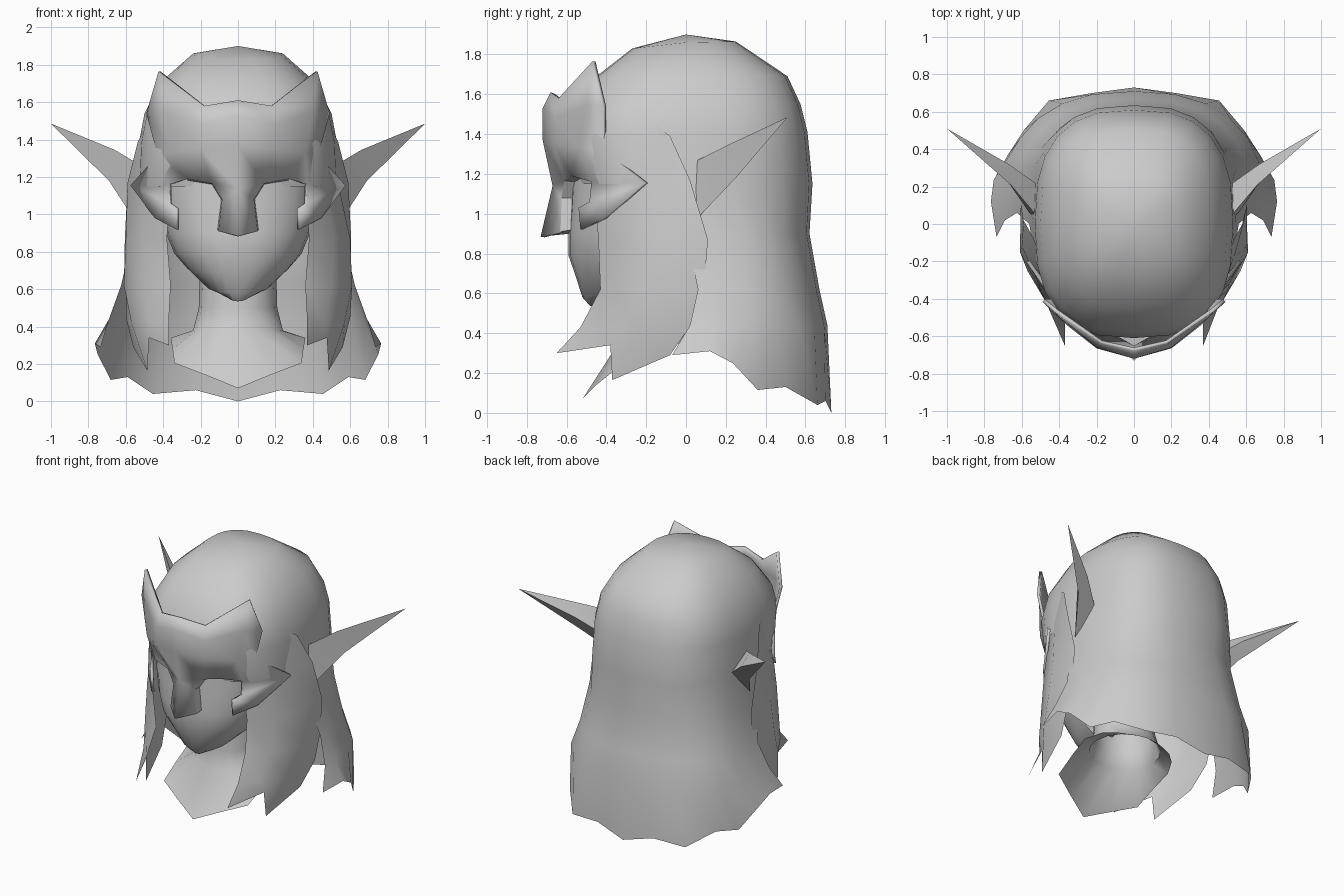
import bpy, bmesh, math
from mathutils import Vector

grey = bpy.data.materials.new("light_grey")
grey.diffuse_color = (0.6, 0.6, 0.6, 1)


def make(name, verts, faces, thick=0, angle=50, centre=(0, -0.05, 1.0)):
    """Half model given on +x, mirrored across x = 0 and welded."""
    bm = bmesh.new()
    for s in (1, -1):
        vs = [bm.verts.new((s * x, y, z)) for x, y, z in verts]
        for f in faces:
            bm.faces.new([vs[i] for i in f][::s])
    bmesh.ops.remove_doubles(bm, verts=bm.verts, dist=0.0005)
    bmesh.ops.recalc_face_normals(bm, faces=bm.faces)
    # turn open sheets outward
    c = Vector(centre)
    if sum(f.normal.dot(f.calc_center_median() - c) * f.calc_area() for f in bm.faces) < 0:
        bmesh.ops.reverse_faces(bm, faces=bm.faces)
    me = bpy.data.meshes.new(name)
    bm.to_mesh(me)
    bm.free()
    ob = bpy.data.objects.new(name, me)
    bpy.context.collection.objects.link(ob)
    me.materials.append(grey)
    bpy.ops.object.select_all(action='DESELECT')
    ob.select_set(True)
    bpy.context.view_layer.objects.active = ob
    bpy.ops.object.shade_smooth_by_angle(angle=math.radians(angle))
    if thick:
        m = ob.modifiers.new("thickness", 'SOLIDIFY')
        m.thickness = thick
    return ob


def loft(name, *grids, **kw):
    """One mesh from one or more grids of points; shared edges are welded."""
    verts, faces = [], []
    for rows in grids:
        n, o = len(rows[0]), len(verts)
        verts += [p for r in rows for p in r]
        faces += [(o + i * n + j, o + i * n + j + 1, o + (i + 1) * n + j + 1, o + (i + 1) * n + j)
                  for i in range(len(rows) - 1) for j in range(n - 1)]
    return make(name, verts, faces, **kw)


def arc(w, y0, y1, z0, z1, steps, e):
    """Quarter superellipse from the side (w, y0) to the middle (0, y1)."""
    out = []
    for j in range(steps + 1):
        t = j / steps * math.pi / 2
        c, s = max(math.cos(t), 0) ** e, math.sin(t) ** e
        out.append((w * c if j < steps else 0, y0 + (y1 - y0) * s, z0 + (z1 - z0) * s))
    return out


# Hair cap: half rings from front middle, round the side, to back middle
cap = []
for w, f, b, zf, zs, zb in [(0, 0, 0, 1.9, 1.9, 1.9), (0.24, -0.27, 0.25, 1.83, 1.86, 1.865),
                            (0.41, -0.45, 0.51, 1.69, 1.71, 1.69), (0.50, -0.575, 0.575, 1.52, 1.54, 1.55),
                            (0.53, -0.61, 0.61, 1.38, 1.38, 1.41), (0.54, -0.55, 0.635, 1.15, 1.15, 1.15)]:
    front = arc(w, 0, f, zs, zf, 6, 0.75)
    back = arc(w, 0, b, zs, zb, 6, 0.75)
    cap.append(front[::-1] + back[1:])

# Back hair curtain, continuing the cap, with flared sides and a ragged hem
curtain = [cap[-1][5:]]
for z, w, edge, b in [(0.9, 0.56, 0.0, 0.62), (0.62, 0.625, 0.06, 0.67), (0.44, 0.69, 0.02, 0.71)]:
    curtain.append([(w, edge, z)] + arc(w, 0.14, b, z, z, 6, 0.85))
curtain.append([(0.735, -0.07, 0.29), (0.765, 0.12, 0.31), (0.75, 0.235, 0.25), (0.68, 0.36, 0.115),
                (0.59, 0.5, 0.13), (0.455, 0.66, 0.04), (0.225, 0.70, 0.06), (0, 0.73, 0)])
loft("hair", cap, curtain)

# Front locks, from face edge to rear edge, with pointed ends
loft("front_locks", [
    [(0.34, -0.44, 1.50), (0.43, -0.36, 1.50), (0.49, -0.2, 1.48), (0.535, -0.08, 1.39)],
    [(0.36, -0.465, 1.17), (0.46, -0.33, 1.17), (0.535, -0.18, 1.17), (0.59, 0.02, 1.17)],
    [(0.38, -0.44, 0.87), (0.51, -0.32, 0.87), (0.60, -0.12, 0.87), (0.605, 0.11, 0.87)],
    [(0.36, -0.43, 0.62), (0.50, -0.36, 0.62), (0.61, -0.15, 0.62), (0.60, 0.09, 0.62)],
    [(0.37, -0.53, 0.43), (0.47, -0.42, 0.43), (0.57, -0.25, 0.42), (0.60, 0.03, 0.45)],
    [(0.37, -0.65, 0.30), (0.475, -0.38, 0.34), (0.485, -0.37, 0.165), (0.56, -0.08, 0.29)]])

# Face, jaw and underside of the chin
loft("face", [arc(w, ys, f, z + dz, z, 6, 0.9) for z, w, f, ys, dz in [
    (1.3, 0.43, -0.57, -0.2, 0), (1.05, 0.41, -0.58, -0.25, 0), (0.9, 0.385, -0.59, -0.25, 0),
    (0.79, 0.34, -0.59, -0.27, 0.0), (0.69, 0.27, -0.555, -0.28, 0.02), (0.58, 0.17, -0.52, -0.3, 0.04),
    (0.535, 0.07, -0.48, -0.33, 0.06), (0.62, 0.04, -0.25, -0.2, 0)]])

# Neck spreading into the chest plate
neck = []
for z, w, f, b in [(0.85, 0.2, -0.3, 0.12), (0.5, 0.21, -0.3, 0.1), (0.38, 0.24, -0.32, 0.14)]:
    neck.append(arc(w, -0.1, f, z, z, 4, 1)[::-1] + arc(w, -0.1, b, z, z, 4, 1)[1:])
neck.append([(0, -0.52, 0.07), (0.17, -0.45, 0.14), (0.34, -0.37, 0.205), (0.35, -0.22, 0.28),
             (0.36, -0.08, 0.34), (0.30, 0.03, 0.36), (0.22, 0.1, 0.36), (0.1, 0.15, 0.36), (0, 0.17, 0.36)])
loft("neck_and_chest", neck, centre=(0, -0.1, 0.3))

# Winged mask with open eyes and a nose guard
mask = [(0, -0.68, 1.61), (0.18, -0.64, 1.58), (0.425, -0.47, 1.765), (0.49, -0.415, 1.54),
        (0.43, -0.415, 1.315), (0.575, -0.205, 1.155), (0.445, -0.405, 0.98), (0.33, -0.53, 0.92),
        (0.33, -0.54, 1.03), (0.37, -0.475, 1.16), (0.27, -0.575, 1.19), (0.14, -0.61, 1.165),
        (0.085, -0.625, 1.08), (0.105, -0.63, 0.91), (0, -0.73, 0.885), (0, -0.67, 1.14),
        (0, -0.72, 1.37), (0, -0.72, 1.53), (0.2, -0.665, 1.35), (0.36, -0.54, 1.33),
        (0.2, -0.66, 1.48), (0.40, -0.50, 1.55), (0.37, -0.485, 1.06)]
make("mask", mask, [
    (0, 1, 20, 17), (1, 2, 21, 20), (2, 3, 21), (17, 20, 18, 16), (20, 21, 19, 18), (21, 3, 4, 19),
    (16, 18, 11, 15), (18, 19, 10, 11), (19, 4, 9, 10), (4, 5, 9), (5, 22, 9), (5, 6, 22),
    (6, 7, 8, 22), (15, 11, 12), (15, 12, 13, 14)], thick=0.02)

# Inner rims joining the nose guard and brow to the face
rim = [mask[i] for i in (10, 11, 12, 13, 14)]
loft("mask_rims", [rim, [(0.27, -0.50, 1.18), (0.14, -0.55, 1.16), (0.09, -0.56, 1.08),
                         (0.11, -0.57, 0.92), (0, -0.58, 0.9)]], angle=30)

# Long pointed ears: tip, upper edge, lower edge, back ridge
make("ears", [(1.0, 0.51, 1.485), (0.66, 0.21, 1.345), (0.50, 0.02, 1.25), (0.69, 0.25, 1.18),
              (0.56, 0.06, 0.98), (0.67, 0.32, 1.29), (0.5, 0.2, 1.15)],
     [(0, 1, 3), (1, 2, 4, 3), (0, 5, 1), (1, 5, 6, 2), (0, 3, 5), (5, 3, 4, 6)], angle=40)
